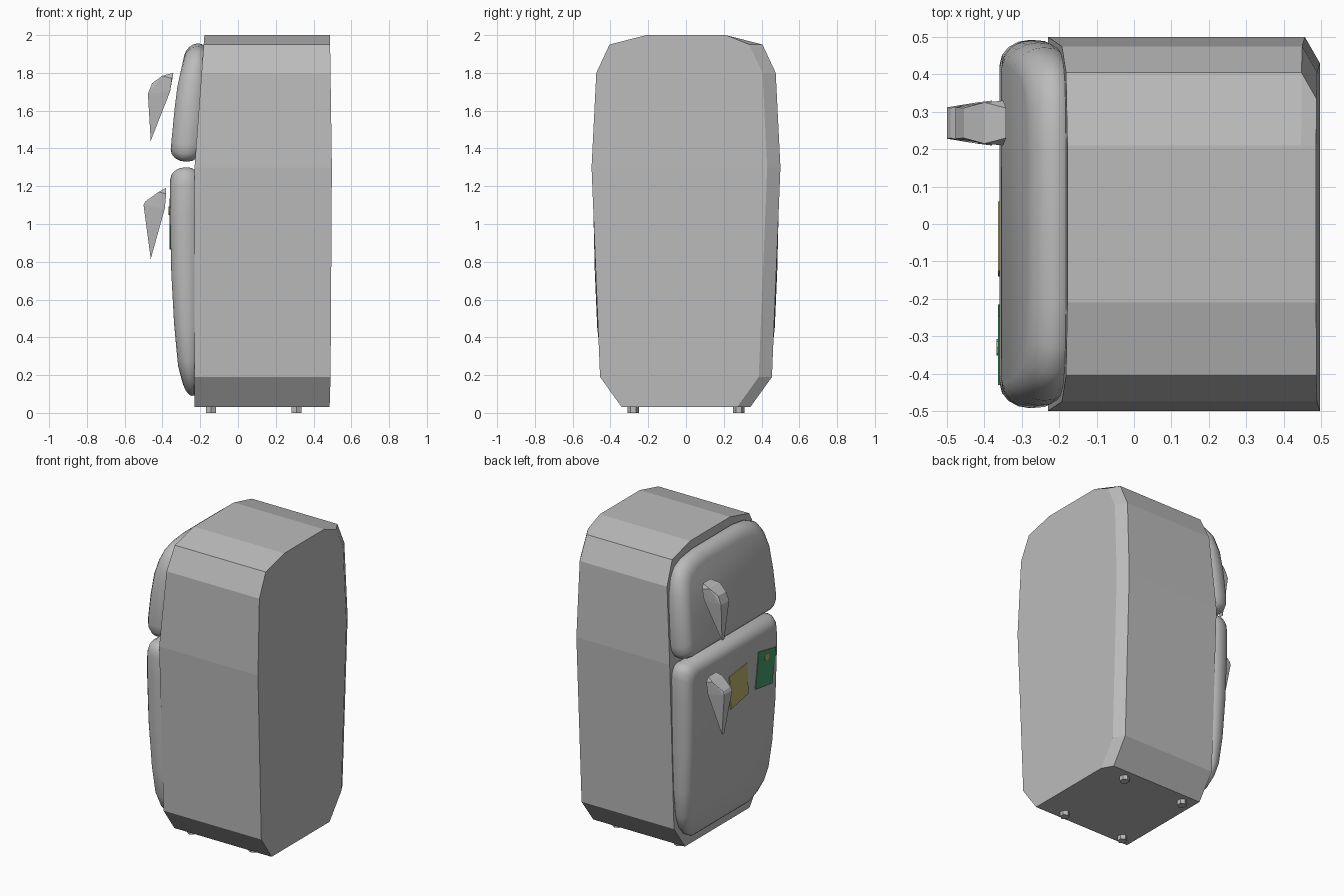
import bpy, bmesh, math
from mathutils import Vector

if "Cube" in bpy.data.objects:
    bpy.data.objects.remove(bpy.data.objects["Cube"])


def material(name, rgb):
    m = bpy.data.materials.new(name)
    m.diffuse_color = (*rgb, 1)
    m.use_nodes = True
    m.node_tree.nodes["Principled BSDF"].inputs["Base Color"].default_value = m.diffuse_color
    return m


GREY = material("enamel grey", (0.5, 0.5, 0.5))
GREEN = material("note green", (0.06, 0.32, 0.14))
YELLOW = material("note yellow", (0.46, 0.43, 0.14))


def finish(bm, name, mat, smooth=False):
    bmesh.ops.recalc_face_normals(bm, faces=bm.faces)
    me = bpy.data.meshes.new(name)
    bm.to_mesh(me)
    bm.free()
    me.materials.append(mat)
    ob = bpy.data.objects.new(name, me)
    bpy.context.collection.objects.link(ob)
    if smooth:
        bpy.ops.object.select_all(action='DESELECT')
        ob.select_set(True)
        bpy.context.view_layer.objects.active = ob
        bpy.ops.object.shade_smooth_by_angle(angle=math.radians(40))
    return ob


def lerp_table(table, z):
    """Piecewise linear lookup of x at height z."""
    if z <= table[0][0]:
        return table[0][1]
    for (z0, x0), (z1, x1) in zip(table, table[1:]):
        if z <= z1:
            return x0 + (x1 - x0) * (z - z0) / (z1 - z0)
    return table[-1][1]


def loft(name, half, rings, mat, smooth=False):
    """Mirror a half outline (y, z), loft it through ring functions, cap in rows."""
    bm = bmesh.new()
    n = len(half)
    outline = half + [(-y, z) for y, z in reversed(half)]
    loops = [[bm.verts.new(f(y, z)) for y, z in outline] for f in rings]
    for a, b in zip(loops, loops[1:]):
        for i in range(2 * n):
            j = (i + 1) % (2 * n)
            bm.faces.new((a[i], a[j], b[j], b[i]))
    for lp in (loops[0], loops[-1]):
        for i in range(n - 1):
            bm.faces.new((lp[i], lp[i + 1], lp[2 * n - 2 - i], lp[2 * n - 1 - i]))
    return finish(bm, name, mat, smooth)


# cabinet: faceted outline, front leaning back at the top, chamfered rear edge on +y
BODY = [(0.34, 0.03), (0.455, 0.19), (0.5, 1.3), (0.475, 1.8), (0.405, 1.95), (0.21, 2.0)]
BODY_FRONT = [(0.03, -0.23), (1.3, -0.23), (2.0, -0.178)]
BODY_BACK = [(0.03, 0.485), (0.19, 0.49), (1.3, 0.497), (2.0, 0.487)]


def rear_x(z):
    return lerp_table(BODY_BACK, z)


loft("cabinet", BODY, [
    lambda y, z: (lerp_table(BODY_FRONT, z), y, z),
    lambda y, z: (rear_x(z) - 0.04, y, z),
    lambda y, z: (rear_x(z), y - 0.07 if y > 0.3 else y, z),
], GREY)


# doors: rounded, domed panels
def door(name, half, front):
    z0, z1 = half[0][1], half[-1][1]
    zc, hz = (z0 + z1) / 2, (z1 - z0) / 2

    def ring(t, d):
        def f(y, z):
            yy, zz = y * (1 - d / 0.49), zc + (z - zc) * (1 - d / hz)
            back = lerp_table(BODY_FRONT, zz) + 0.008
            return (back + (lerp_table(front, zz) - back) * t, yy, zz)
        return f

    rings = [ring(0, 0.018), ring(0.18, 0.003)]
    for k in range(5):
        a = math.radians(90 * k / 4)
        rings.append(ring(0.42 + 0.58 * math.sin(a), 0.065 * (1 - math.cos(a))))
    return loft(name, half, rings, GREY, True)


door("upper_door",
     [(0.43, 1.33), (0.465, 1.342), (0.485, 1.37), (0.492, 1.42), (0.485, 1.6),
      (0.472, 1.75), (0.445, 1.85), (0.40, 1.91), (0.33, 1.94), (0.21, 1.956)],
     [(1.33, -0.358), (1.4, -0.356), (1.7, -0.327), (1.96, -0.27)])
door("lower_door",
     [(0.30, 0.09), (0.37, 0.13), (0.42, 0.19), (0.45, 0.27), (0.47, 0.45), (0.483, 0.75),
      (0.49, 1.05), (0.492, 1.21), (0.485, 1.26), (0.465, 1.288), (0.43, 1.3)],
     [(0.09, -0.275), (0.25, -0.318), (0.6, -0.35), (1.0, -0.359), (1.3, -0.359)])


# handles: tapered levers, each station is (x, z, half width)
def handle(name, stations):
    bm = bmesh.new()
    for x, z, w in stations:
        for s in (-1, 1):
            bm.verts.new((x, 0.27 + s * w, z))
    bmesh.ops.convex_hull(bm, input=bm.verts)
    return finish(bm, name, GREY)


handle("upper_handle", [(-0.342, 1.80, 0.04), (-0.35, 1.77, 0.06), (-0.36, 1.70, 0.055),
                        (-0.40, 1.785, 0.055), (-0.455, 1.745, 0.04),
                        (-0.477, 1.69, 0.042), (-0.462, 1.44, 0.012)])
handle("lower_handle", [(-0.382, 1.19, 0.04), (-0.38, 1.16, 0.06), (-0.388, 1.08, 0.055),
                        (-0.42, 1.17, 0.055), (-0.49, 1.12, 0.04),
                        (-0.50, 1.10, 0.042), (-0.462, 0.815, 0.012)])


# notes on the lower door: thin plates
def plate(name, pts, x0, x1, mat):
    bm = bmesh.new()
    f = bm.faces.new([bm.verts.new((x0, y, z)) for y, z in pts])
    r = bmesh.ops.extrude_face_region(bm, geom=[f])
    verts = [v for v in r['geom'] if isinstance(v, bmesh.types.BMVert)]
    bmesh.ops.translate(bm, verts=verts, vec=Vector((x1 - x0, 0, 0)))
    return finish(bm, name, mat)


plate("green_note", [(-0.246, 1.135), (-0.43, 1.10), (-0.39, 0.873), (-0.215, 0.897)],
      -0.3545, -0.363, GREEN)
plate("yellow_note", [(-0.125, 1.11), (0.06, 1.085), (0.045, 0.865), (-0.14, 0.90)],
      -0.3545, -0.363, YELLOW)
plate("note_magnet", [(-0.33 + 0.022 * math.cos(k * math.pi / 4),
                       1.07 + 0.022 * math.sin(k * math.pi / 4)) for k in range(8)],
      -0.361, -0.367, YELLOW)

# feet: short hexagonal pegs
for side, y in (("right", -0.28), ("left", 0.28)):
    for place, x in (("front", -0.143), ("rear", 0.31)):
        bm = bmesh.new()
        bmesh.ops.create_cone(bm, cap_ends=True, segments=6, radius1=0.03,
                              radius2=0.03, depth=0.04)
        bmesh.ops.translate(bm, verts=bm.verts, vec=(x, y, 0.02))
        finish(bm, f"{place}_{side}_foot", GREY)
